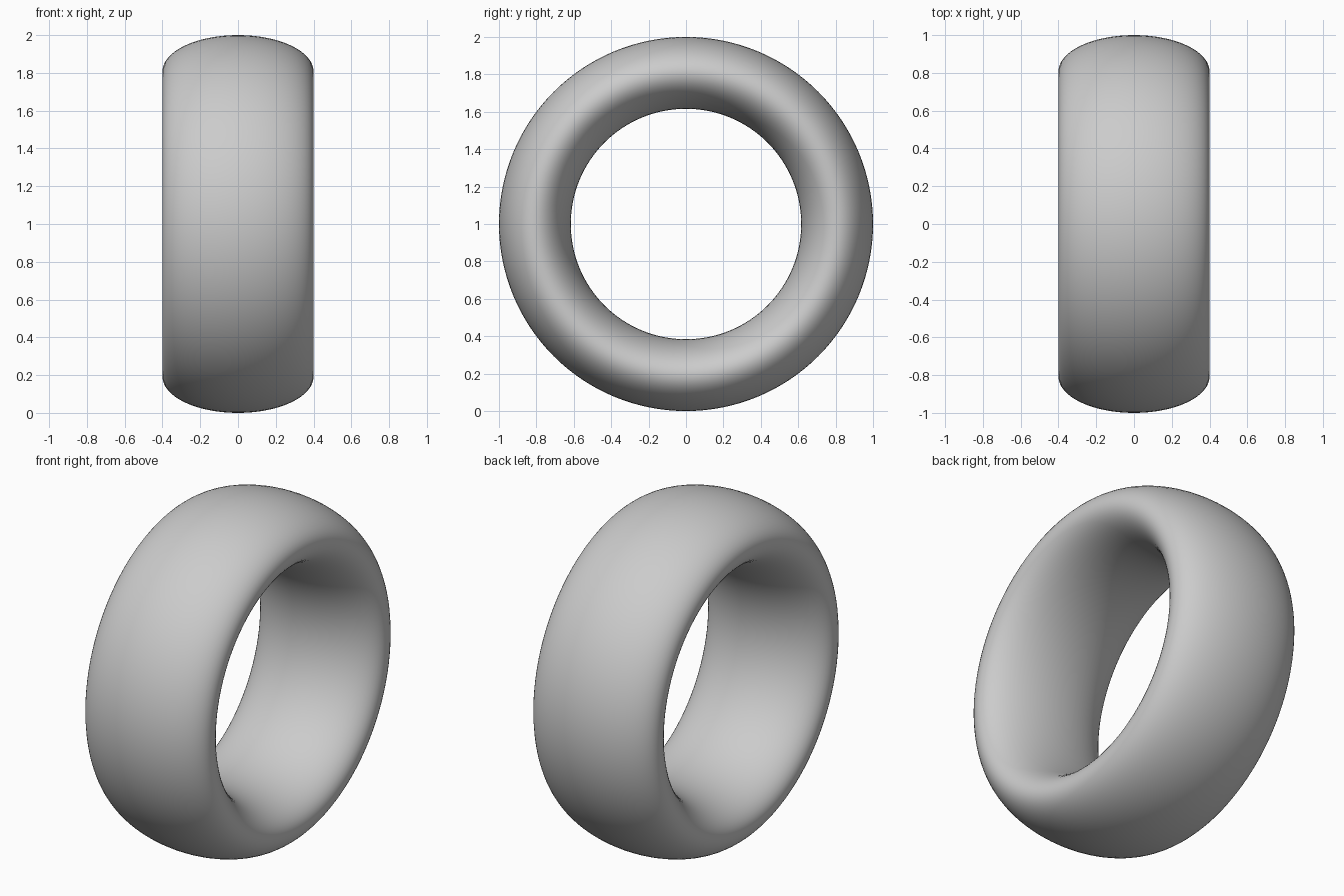
import bpy
import math

if "Cube" in bpy.data.objects:
    bpy.data.objects.remove(bpy.data.objects["Cube"])

OUTER, INNER, HALF_WIDTH = 1.0, 0.616, 0.4
minor = (OUTER - INNER) / 2
major = (OUTER + INNER) / 2

# Ring: torus with its axis along x, stretched to an elliptical section
bpy.ops.mesh.primitive_torus_add(
    major_radius=major, minor_radius=minor,
    major_segments=128, minor_segments=64,
    location=(0, 0, OUTER), rotation=(0, math.radians(90), 0))
ring = bpy.context.object
ring.name = "ring"
ring.scale = (1, 1, HALF_WIDTH / minor)  # local z is the ring axis
bpy.ops.object.transform_apply(location=False, rotation=True, scale=True)
bpy.ops.object.shade_smooth()
